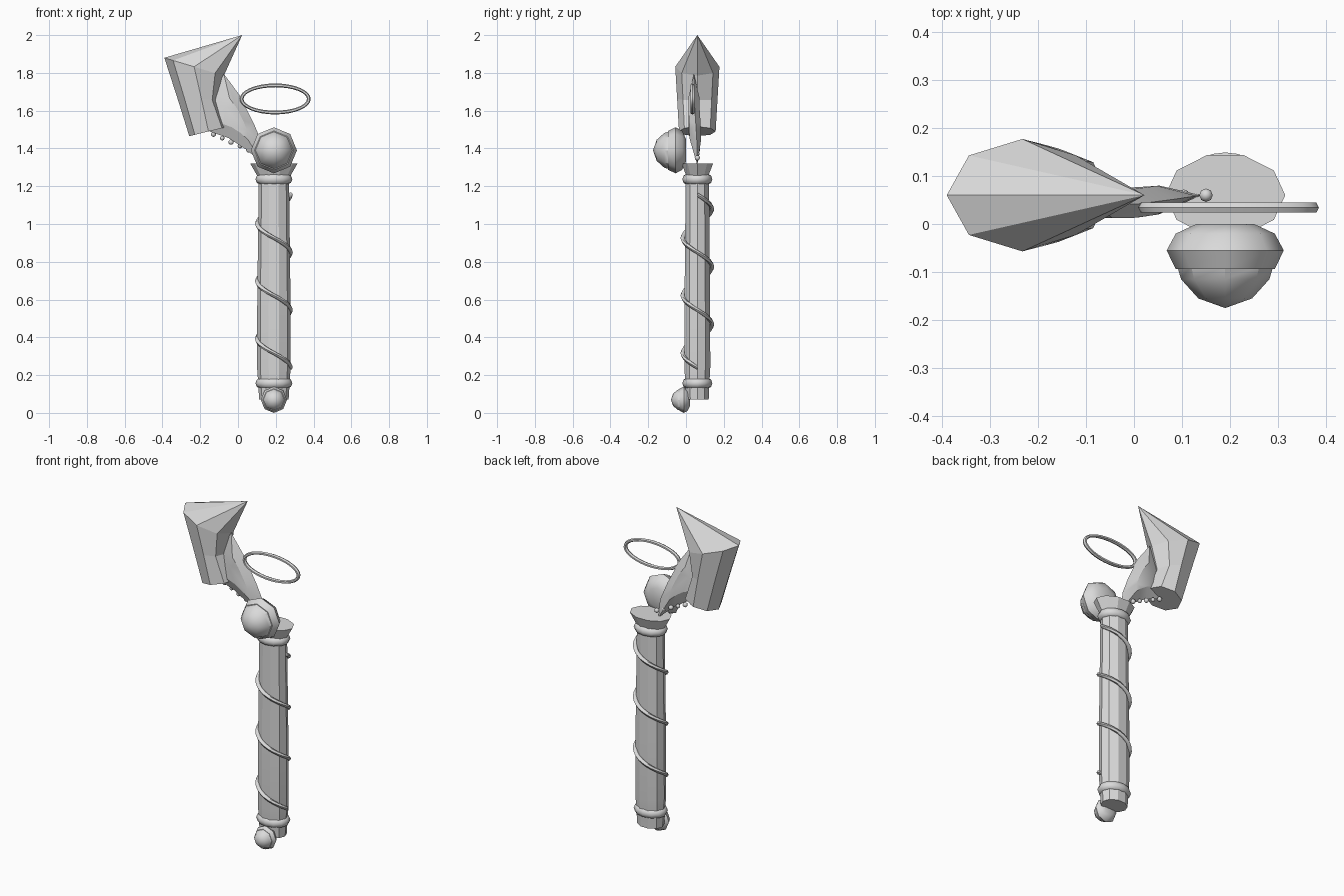
import bpy, bmesh, math
from mathutils import Vector

if "Cube" in bpy.data.objects:
    bpy.data.objects.remove(bpy.data.objects["Cube"])

AX, AY = 0.19, 0.06      # handle axis
RATIO = 0.81             # handle is narrower in depth

grey = bpy.data.materials.new("pale grey")
grey.diffuse_color = (0.7, 0.7, 0.7, 1)
grey.use_nodes = True
grey.node_tree.nodes["Principled BSDF"].inputs["Base Color"].default_value = grey.diffuse_color


def finish(ob, angle=None):
    ob.data.materials.clear()
    ob.data.materials.append(grey)
    if angle:
        bpy.ops.object.select_all(action='DESELECT')
        ob.select_set(True)
        bpy.context.view_layer.objects.active = ob
        bpy.ops.object.shade_smooth_by_angle(angle=math.radians(angle))
    return ob


def loft(name, rings, angle=None, closed=False):
    """Skin matching point rings; a one-point ring is a tip."""
    bm = bmesh.new()
    vs = [[bm.verts.new(p) for p in r] for r in rings]
    pairs = list(zip(vs, vs[1:]))
    if closed:
        pairs.append((vs[-1], vs[0]))
    for a, b in pairs:
        n = max(len(a), len(b))
        for i in range(n):
            j = (i + 1) % n
            q = [a[i % len(a)], a[j % len(a)], b[j % len(b)], b[i % len(b)]]
            bm.faces.new(list(dict.fromkeys(q)))
    if not closed:
        for r in (vs[0], vs[-1]):
            if len(r) > 2:
                bm.faces.new(r)
    bmesh.ops.recalc_face_normals(bm, faces=bm.faces)
    me = bpy.data.meshes.new(name)
    bm.to_mesh(me)
    bm.free()
    ob = bpy.data.objects.new(name, me)
    bpy.context.collection.objects.link(ob)
    return finish(ob, angle)


def turn(n):
    return [(math.cos(2 * math.pi * i / n), math.sin(2 * math.pi * i / n)) for i in range(n)]


def flat_ring(z, r, ratio=RATIO, n=10):
    return [(AX + c * r, AY + s * r * ratio, z) for c, s in turn(n)]


# handle and flared cap
loft("handle", [flat_ring(z, r) for z, r in
                ((0.07, 0.078), (0.2, 0.086), (0.24, 0.089), (0.6, 0.088), (1.25, 0.08))], 30)
loft("flared_cap", [flat_ring(z, r, 0.7) for z, r in ((1.25, 0.085), (1.32, 0.125))])


# collars round the handle
def collar(name, z, r, minor):
    rings = [[(AX + c * (r + minor * a), AY + s * (r + minor * a) * RATIO, z + minor * b)
              for a, b in turn(8)] for c, s in turn(12)]
    loft(name, rings, 60, closed=True)


collar("lower_collar", 0.157, 0.07, 0.028)
collar("upper_collar", 1.237, 0.07, 0.028)

# wire wound round the handle
steps, wire = 72, []
for i in range(steps + 1):
    t = i / steps
    a = 2 * math.pi * 3 * t
    c, s = math.cos(a), math.sin(a)
    z = 1.155 - 0.915 * t
    # going down the wire passes right, back, left, front
    wire.append([(AX + c * (0.088 + 0.012 * u), AY + s * (0.077 + 0.012 * u), z + 0.013 * v)
                 for u, v in turn(6)])
loft("wound_wire", wire, 60)


# cut gems in domed settings, turned about the y axis
def gem(name, y_back, z, k):
    def ring(r, y):
        return [(AX + c * r * k, y_back + y * k, z + s * r * k) for c, s in turn(8)]
    loft(name + "_setting", [[(AX, y_back, z)], ring(0.06, 0), ring(0.103, -0.02),
                             ring(0.122, -0.055), ring(0.103, -0.094)], 50)
    loft(name, [ring(0.1, -0.088), ring(0.092, -0.115), ring(0.056, -0.155),
                [(AX, y_back - 0.175 * k, z)]], 40)


gem("upper_gem", 0.0, 1.39, 1.0)
gem("lower_gem", 0.02, 0.0695, 0.57)


# hammer-like head: eight sides, inner side pinched, sloping point
def head_ring(outer, inner, ry, pinch=0):
    o, i = Vector((outer[0], 0, outer[1])), Vector((inner[0], 0, inner[1]))
    mid, half = (o + i) / 2, (i - o) / 2
    pts = []
    for c, s in turn(8):
        p = mid + half * c + Vector((0, AY + s * ry, 0))
        if c > 0.1:
            p.x -= pinch * c
        pts.append(p)
    return pts


loft("head", [head_ring((-0.258, 1.465), (-0.055, 1.515), 0.097),
              head_ring((-0.322, 1.67), (-0.065, 1.655), 0.107, 0.048),
              head_ring((-0.39, 1.88), (-0.075, 1.785), 0.117),
              [(0.022, AY, 2.0)]])

# thin lens-shaped neck joining head and handle
outline = [(0.14, 1.31), (0.13, 1.42), (0.085, 1.53), (0.01, 1.68), (-0.075, 1.795),
           (-0.13, 1.68), (-0.15, 1.49), (-0.05, 1.455), (0.05, 1.39)]
cx, cz = -0.02, 1.56


def neck_ring(k, dy):
    return [(cx + (x - cx) * k, 0.042 + dy + 0.15 * max(0, x - 0.02) * k, cz + (z - cz) * k)
            for x, z in outline]


loft("neck", [neck_ring(0.45, -0.03), neck_ring(1, 0), neck_ring(0.45, 0.03)], 25)

# beads along the underside of the neck
for i in range(7):
    t = i / 6
    bpy.ops.mesh.primitive_uv_sphere_add(
        segments=8, ring_count=6, radius=0.014 - 0.002 * (i % 2),
        location=(-0.13 + 0.28 * t, 0.06, 1.475 - 0.125 * t))
    bead = bpy.context.object
    bead.name = "neck_bead"
    finish(bead, 60)

# oval loop standing out from the neck
loop = [[(0.197 + c * (0.178 + 0.01 * u), 0.034 + 0.012 * v, 1.662 + s * (0.072 + 0.01 * u))
         for u, v in turn(6)] for c, s in turn(32)]
loft("oval_loop", loop, 40, closed=True)
